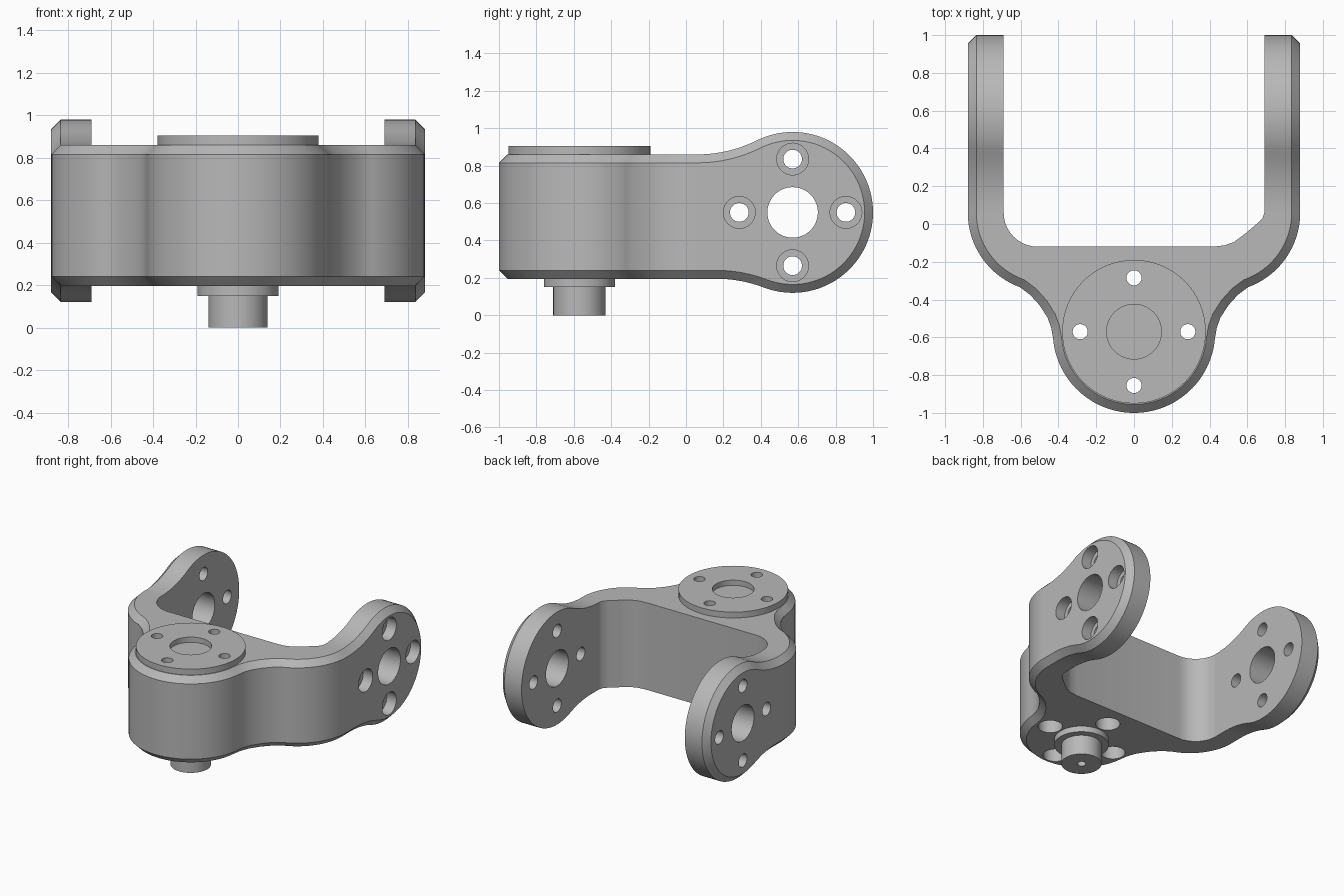
import bpy, bmesh, math
from mathutils import Matrix, Vector

if "Cube" in bpy.data.objects:
    bpy.data.objects.remove(bpy.data.objects["Cube"])

metal = bpy.data.materials.new("grey_metal")
metal.use_nodes = True
metal.diffuse_color = (0.48, 0.48, 0.48, 1)
metal.node_tree.nodes["Principled BSDF"].inputs["Base Color"].default_value = (0.48, 0.48, 0.48, 1)

SEAM = 0.06            # y where the hub meets the arms
LOW, HIGH = 0.195, 0.86
CH = 0.045             # chamfer size
HUB_Y = -0.57
EYE_Y, EYE_Z, EYE_R = 0.57, 0.55, 0.43
BOLT = 0.285           # bolt circle radius


def arc(cx, cy, r, a0, a1, n):
    angles = [math.radians(a0 + (a1 - a0) * i / n) for i in range(n + 1)]
    return [(cx + r * math.cos(a), cy + r * math.sin(a)) for a in angles]


def inset(chain, first, last):
    """Move an open counter-clockwise chain inward by the chamfer size."""
    out = []
    for i, p in enumerate(chain):
        if i == 0:
            n = Vector(first)
        elif i == len(chain) - 1:
            n = Vector(last)
        else:
            t = Vector(chain[i + 1]) - Vector(chain[i - 1])
            n = Vector((t.y, -t.x)).normalized()
        out.append(tuple(Vector(p) - CH * n))
    return out


def make_object(name, bm):
    bmesh.ops.recalc_face_normals(bm, faces=bm.faces)
    mesh = bpy.data.meshes.new(name)
    bm.to_mesh(mesh)
    bm.free()
    mesh.materials.append(metal)
    ob = bpy.data.objects.new(name, mesh)
    bpy.context.collection.objects.link(ob)
    return ob


def loft(name, loops):
    """Solid through equal-length loops of 3D points, capped at both ends."""
    bm = bmesh.new()
    rings = [[bm.verts.new(p) for p in loop] for loop in loops]
    n = len(rings[0])
    for a, b in zip(rings, rings[1:]):
        for i in range(n):
            j = (i + 1) % n
            bm.faces.new((a[i], a[j], b[j], b[i]))
    bm.faces.new(rings[0])
    bm.faces.new(rings[-1])
    return make_object(name, bm)


def turned(name, x, y, steps):
    """Vertical turned part from (radius, z) steps."""
    return loft(name, [[(px, py, z) for px, py in arc(x, y, r, 0, 354.375, 63)]
                       for r, z in steps])


def select_only(*obs):
    bpy.ops.object.select_all(action='DESELECT')
    for ob in obs:
        ob.select_set(True)
    bpy.context.view_layer.objects.active = obs[0]


def bore(ob, axis, centre, r, start, end):
    """Drill a round hole along x or z; centre holds the other two coordinates."""
    pts = arc(centre[0], centre[1], r, 0, 352.5, 47)
    if axis == 'z':
        loops = [[(a, b, h) for a, b in pts] for h in (start, end)]
    else:
        loops = [[(h, a, b) for a, b in pts] for h in (start, end)]
    cutter = loft("cutter", loops)
    cutter.hide_render = True
    mod = ob.modifiers.new("bore", 'BOOLEAN')
    mod.operation, mod.solver, mod.object = 'DIFFERENCE', 'EXACT', cutter
    select_only(ob)
    bpy.ops.object.modifier_apply(modifier=mod.name)
    bpy.data.objects.remove(cutter)


def bolt_centres(cx, cy):
    return [(cx + BOLT * dx, cy + BOLT * dy) for dx, dy in ((1, 0), (-1, 0), (0, 1), (0, -1))]


# Hub: plan outline with chamfered outer edges
right = arc(0, HUB_Y, 0.43, -90, -5, 24)
right += [(0.438, -0.55), (0.458, -0.495), (0.5, -0.43), (0.55, -0.375)]
right += arc(0.46, SEAM, 0.42, -70, 0, 16)
outer = [(-x, y) for x, y in reversed(right)] + right[1:]
inner = [(0.69, SEAM), (0.68, 0.03), (0.655, 0.005), (0.59, -0.05), (0.53, -0.095),
         (0.48, -0.113), (0.42, -0.12)]
inner += arc(-0.51, SEAM, 0.18, 270, 180, 10)
small = inset(outer, (-1, 0), (1, 0))
hub = loft("bracket_body", [[(x, y, z) for x, y in ring + inner] for ring, z in
                            ((small, LOW), (outer, LOW + CH), (outer, HIGH - CH), (small, HIGH))])


# Arms: side outline of a neck that flares into a round eye
def flare(h, sign):
    """Blend arc from the straight neck to the eye, on the lower or upper side."""
    R = 0.71
    d = math.sqrt((EYE_R + R) ** 2 - (h + R) ** 2)
    sweep = math.degrees(math.atan2(d, h + R))
    pts = arc(EYE_Y - d, h + R, R, -90, -90 + sweep, 10)
    return [(y, EYE_Z + sign * z) for y, z in pts], sweep


lower, sweep_low = flare(EYE_Z - LOW, -1)
upper, sweep_high = flare(HIGH - EYE_Z, 1)
eye = arc(EYE_Y, EYE_Z, EYE_R, -90 - sweep_low, 90 + sweep_high, 56)
side = [(SEAM, LOW)] + lower + eye[1:-1] + upper[::-1]
side[-1] = (SEAM, HIGH)
side_small = inset(side, (0, -1), (0, 1))


def arm(name, s):
    ob = loft(name, [[(s * x, y, z) for y, z in ring] for ring, x in
                     ((side, 0.69), (side, 0.88 - CH), (side_small, 0.88))])
    bore(ob, 'x', (EYE_Y, EYE_Z), 0.135, s * 0.6, s * 1.0)
    for c in bolt_centres(EYE_Y, EYE_Z):
        bore(ob, 'x', c, 0.05, s * 0.6, s * 1.0)
        if s > 0:
            bore(ob, 'x', c, 0.085, 0.8, 1.0)
    return ob


arms = [arm("left_arm", 1), arm("right_arm", -1)]

# Top plate with a shallow centre pocket, and the pin below
plate = turned("top_plate", 0, HUB_Y, [(0.38, HIGH), (0.38, 0.905)])
bore(plate, 'z', (0, HUB_Y), 0.145, 0.865, 1.0)
pin = turned("lower_pin", 0, HUB_Y, [(0.14, 0), (0.14, 0.15), (0.19, 0.15), (0.19, LOW)])
bore(pin, 'z', (0, HUB_Y), 0.03, -0.1, 0.1)

# Bolt holes through the hub, counterbored from below
for c in bolt_centres(0, HUB_Y):
    bore(plate, 'z', c, 0.04, 0.8, 1.0)
    bore(hub, 'z', c, 0.04, 0.1, 1.0)
    bore(hub, 'z', c, 0.085, 0.1, 0.7)

# Weld hub and arms into one body without inner walls
for ob in [hub] + arms:
    bm = bmesh.new()
    bm.from_mesh(ob.data)
    walls = [f for f in bm.faces if all(abs(v.co.y - SEAM) < 1e-4 for v in f.verts)]
    bmesh.ops.delete(bm, geom=walls, context='FACES')
    bm.to_mesh(ob.data)
    bm.free()
select_only(hub, *arms)
bpy.ops.object.join()
bm = bmesh.new()
bm.from_mesh(hub.data)
bmesh.ops.remove_doubles(bm, verts=bm.verts, dist=0.0005)
bmesh.ops.recalc_face_normals(bm, faces=bm.faces)
bm.to_mesh(hub.data)
bm.free()

for ob in (hub, plate, pin):
    select_only(ob)
    bpy.ops.object.shade_smooth_by_angle(angle=math.radians(30))
